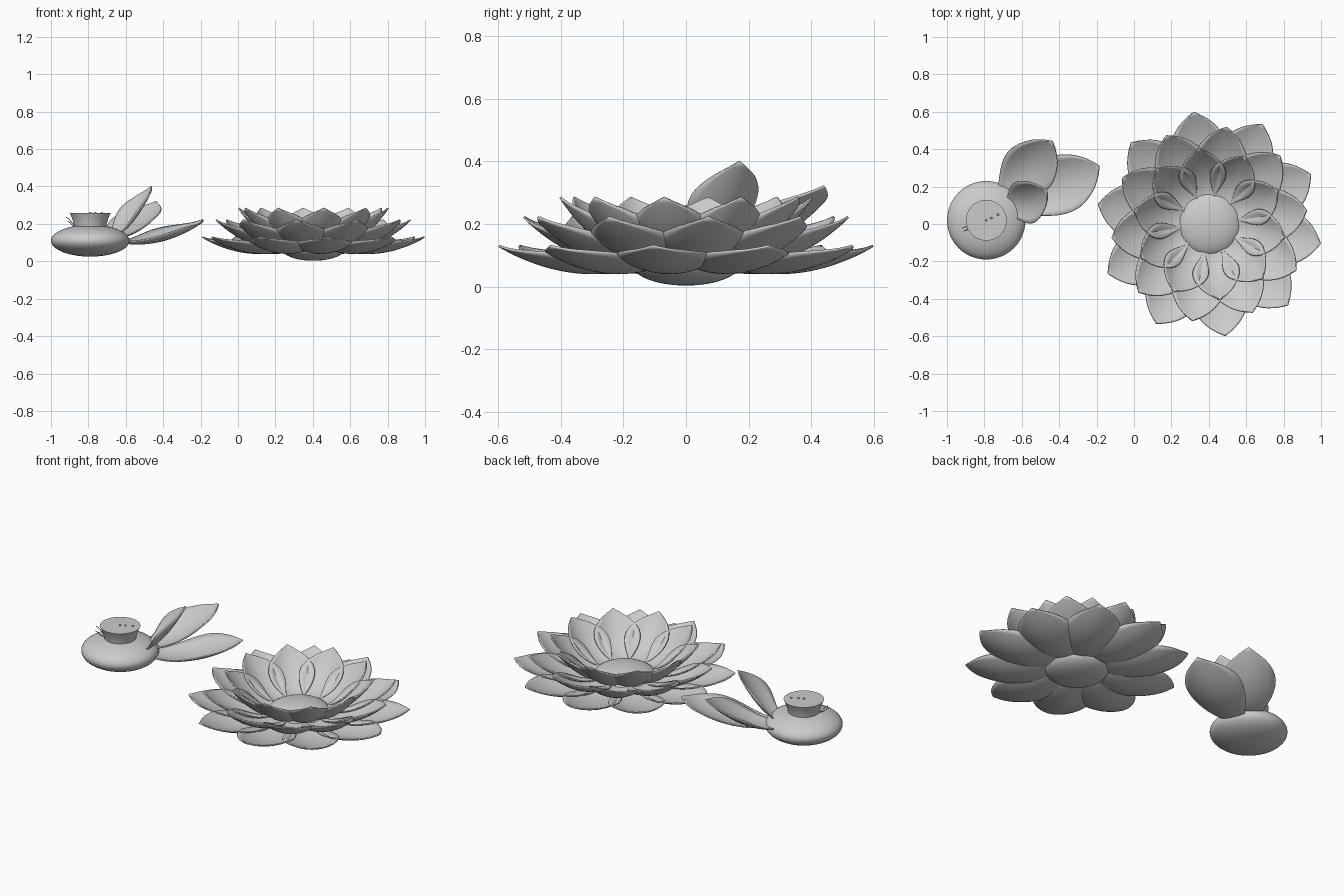
import bpy, bmesh, math
from mathutils import Vector

if "Cube" in bpy.data.objects:
    bpy.data.objects.remove(bpy.data.objects["Cube"])

grey = bpy.data.materials.new("soft_grey")
grey.diffuse_color = (0.6, 0.6, 0.6, 1)
grey.use_nodes = True
grey.node_tree.nodes["Principled BSDF"].inputs["Base Color"].default_value = grey.diffuse_color

LOTUS = Vector((0.403, 0.0, 0))
POD = Vector((-0.79, 0.02, 0))


def finish(name, bm, loc):
    bmesh.ops.recalc_face_normals(bm, faces=bm.faces)
    me = bpy.data.meshes.new(name)
    bm.to_mesh(me)
    bm.free()
    me.materials.append(grey)
    ob = bpy.data.objects.new(name, me)
    ob.location = loc
    bpy.context.collection.objects.link(ob)
    bpy.ops.object.select_all(action='DESELECT')
    ob.select_set(True)
    bpy.context.view_layer.objects.active = ob
    bpy.ops.object.shade_smooth_by_angle(angle=math.radians(40))
    return ob


OUTLINE = [(0, .30), (.1, .47), (.2, .64), (.3, .79), (.4, .91), (.5, .98), (.58, 1), (.66, .98),
           (.74, .9), (.82, .75), (.88, .58), (.94, .34), (1, .01)]


def width_at(t):
    for (a, wa), (b, wb) in zip(OUTLINE, OUTLINE[1:]):
        if t <= b:
            return wa + (wb - wa) * (t - a) / (b - a)
    return OUTLINE[-1][1]


def petal(name, loc, deg, r0, r1, z0, z1, half, sag, cup):
    """Cupped petal from radius r0 to r1, height z0 to z1, sagging in between."""
    n, m = 24, 10
    bm = bmesh.new()
    rows = []
    a = math.radians(deg)
    for i in range(n + 1):
        t = i / n
        r = r0 + (r1 - r0) * t
        z = z0 + (z1 - z0) * t - 4 * sag * t * (1 - t)
        slope = Vector((r1 - r0, z1 - z0 - 4 * sag * (1 - 2 * t))).normalized()
        w = width_at(t)
        row = []
        for j in range(m + 1):
            s = 2 * j / m - 1
            lift = cup * (s * w) ** 2
            rr, zz, side = r - slope.y * lift, z + slope.x * lift, half * w * s
            row.append(bm.verts.new((rr * math.cos(a) - side * math.sin(a),
                                     rr * math.sin(a) + side * math.cos(a), zz)))
        rows.append(row)
    for i in range(n):
        for j in range(m):
            bm.faces.new((rows[i][j], rows[i + 1][j], rows[i + 1][j + 1], rows[i][j + 1]))
    ob = finish(name, bm, loc)
    mod = ob.modifiers.new("thickness", 'SOLIDIFY')
    mod.thickness = 0.007
    mod.offset = 0


def ellipsoid(name, loc, rx, rz, seg=48):
    bm = bmesh.new()
    bmesh.ops.create_uvsphere(bm, u_segments=seg, v_segments=seg // 2, radius=1)
    bmesh.ops.scale(bm, vec=(rx, rx, rz), verts=bm.verts)
    return finish(name, bm, loc)


# open flower: receptacle and three rings of ten petals
ellipsoid("flower_heart", LOTUS + Vector((0, 0, .07)), .172, .067)
RINGS = [("outer_petal", 26, .13, .603, .070, .130, .152, .053, .045),
         ("middle_petal", 8, .13, .525, .082, .222, .142, .058, .05),
         ("inner_petal", 26, .13, .405, .090, .285, .125, .05, .05)]
for name, start, *shape in RINGS:
    for k in range(10):
        petal(f"{name}_{k + 1}", LOTUS, start + 36 * k, *shape)

# shedding flower: round body with three remaining petals
ellipsoid("bare_body", POD + Vector((0, 0, .11)), .21, .085)
petal("low_petal", POD, 25.6, .16, .67, .105, .222, .155, .055, .05)
petal("side_petal", POD, 50, .14, .55, .12, .32, .145, .055, .05)
petal("upright_petal", POD, 25, .13, .36, .13, .40, .118, .045, .05)

# seed pod: flared cup with a flat top
bm = bmesh.new()
prof = [(0, .17), (.084, .17), (.088, .2), (.097, .23), (.109, .258), (0, .258)]
vs = [bm.verts.new((r, 0, z)) for r, z in prof]
es = [bm.edges.new(p) for p in zip(vs, vs[1:])]
bmesh.ops.spin(bm, geom=vs + es, cent=(0, 0, 0), axis=(0, 0, 1),
               angle=2 * math.pi, steps=48)
bmesh.ops.remove_doubles(bm, verts=bm.verts, dist=1e-4)
finish("seed_pod", bm, POD)

# seeds on the pod
for k, (x, y) in enumerate([(0, 0), (.027, .012), (.062, .03)]):
    ellipsoid(f"seed_{k + 1}", POD + Vector((x, y, .259)), .006, .006, 12)

# thin leftover stamens
for k, (deg, h) in enumerate([(198, .235), (206, .215)]):
    cu = bpy.data.curves.new(f"stamen_{k + 1}", 'CURVE')
    cu.dimensions = '3D'
    cu.bevel_depth = .002
    cu.bevel_resolution = 1
    sp = cu.splines.new('POLY')
    sp.points.add(3)
    a = math.radians(deg)
    for p, (r, z) in zip(sp.points, [(.08, .18), (.11, h - .02), (.125, h - .004), (.135, h)]):
        p.co = (r * math.cos(a), r * math.sin(a), z, 1)
    cu.materials.append(grey)
    ob = bpy.data.objects.new(f"stamen_{k + 1}", cu)
    ob.location = POD
    bpy.context.collection.objects.link(ob)
